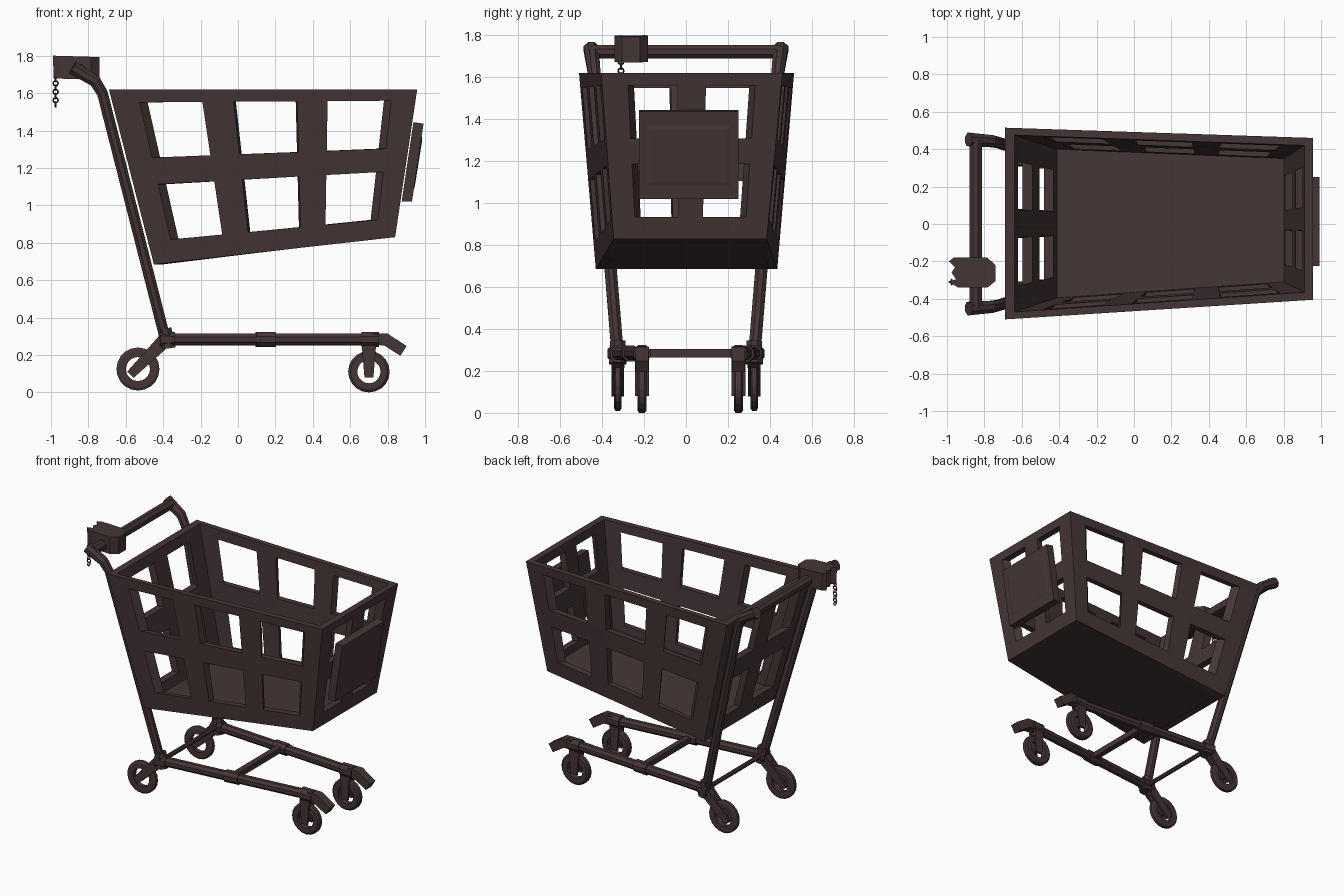
import bpy, bmesh, math
from mathutils import Vector as V

if "Cube" in bpy.data.objects:
    bpy.data.objects.remove(bpy.data.objects["Cube"])

mat = bpy.data.materials.new("dark brown metal")
mat.diffuse_color = (0.060, 0.036, 0.037, 1)
mat.use_nodes = True
mat.node_tree.nodes["Principled BSDF"].inputs["Base Color"].default_value = mat.diffuse_color


def finish(name, bm):
    bmesh.ops.remove_doubles(bm, verts=bm.verts, dist=1e-5)
    bmesh.ops.recalc_face_normals(bm, faces=bm.faces)
    me = bpy.data.meshes.new(name)
    bm.to_mesh(me)
    bm.free()
    me.materials.append(mat)
    ob = bpy.data.objects.new(name, me)
    bpy.context.collection.objects.link(ob)
    return ob


def tube(name, pts, radii, sides=8):
    """Sweep a flat-topped polygon along points; radii are apothems."""
    pts = [V(p) for p in pts]
    if not isinstance(radii, (list, tuple)):
        radii = [radii] * len(pts)
    bm, rings = bmesh.new(), []
    for i, p in enumerate(pts):
        t = V((0, 0, 0))
        if i > 0:
            t += (p - pts[i - 1]).normalized()
        if i < len(pts) - 1:
            t += (pts[i + 1] - p).normalized()
        t.normalize()
        ref = V((1, 0, 0)) if abs(t.y) > 0.9 else V((0, 1, 0))
        a = (ref - t * t.dot(ref)).normalized()
        b = t.cross(a)
        r = radii[i] / math.cos(math.pi / sides)
        ring = []
        for k in range(sides):
            w = 2 * math.pi * (k + 0.5) / sides
            ring.append(bm.verts.new(p + (a * math.cos(w) + b * math.sin(w)) * r))
        rings.append(ring)
    for r0, r1 in zip(rings, rings[1:]):
        for k in range(sides):
            j = (k + 1) % sides
            bm.faces.new((r0[k], r0[j], r1[j], r1[k]))
    bm.faces.new(rings[0])
    bm.faces.new(rings[-1])
    return finish(name, bm)


def prism(name, lower, upper):
    """Solid between two matching outlines."""
    bm = bmesh.new()
    lo = [bm.verts.new(p) for p in lower]
    up = [bm.verts.new(p) for p in upper]
    n = len(lo)
    for k in range(n):
        bm.faces.new((lo[k], lo[(k + 1) % n], up[(k + 1) % n], up[k]))
    bm.faces.new(lo)
    bm.faces.new(up)
    return finish(name, bm)


def ring(name, c, rows, n, axis="y"):
    """Revolve a closed (radius, offset) section about an axis through c."""
    bm, loops = bmesh.new(), []
    for k in range(n):
        w = 2 * math.pi * k / n
        co, si = math.cos(w), math.sin(w)
        loops.append([bm.verts.new(V(c) + (V((r * co, o, r * si)) if axis == "y"
                      else V((o, r * co, r * si)))) for r, o in rows])
    m = len(rows)
    for k in range(n):
        a, b = loops[k], loops[(k + 1) % n]
        for j in range(m):
            bm.faces.new((a[j], a[(j + 1) % m], b[(j + 1) % m], b[j]))
    return finish(name, bm)


# Basket: four tapered walls with window openings, mitred at the corners
bot = [V(p) for p in ((-.45, -.43, .685), (.84, -.345, .83), (.84, .385, .83), (-.45, .435, .685))]
top = [V(p) for p in ((-.69, -.51, 1.62), (.958, -.405, 1.62), (.958, .46, 1.62), (-.69, .515, 1.62))]
inset = [V((.052, .04, 0)), V((-.047, .04, 0)), V((-.047, -.04, 0)), V((.052, -.04, 0))]
ibot = [p + d for p, d in zip(bot, inset)]
itop = [p + d for p, d in zip(top, inset)]
V_CUTS = [0, .13, .45, .605, .925, 1]
SIDE = [0, .09, .297, .40, .61, .71, .92, 1]
END = [0, .145, .42, .58, .855, 1]
bm = bmesh.new()
for s in range(4):
    e = (s + 1) % 4
    us = SIDE if s == 0 else [1 - u for u in reversed(SIDE)] if s == 2 else END
    grids = []
    for b, t in ((bot, top), (ibot, itop)):
        grids.append([[bm.verts.new(b[s].lerp(b[e], u).lerp(t[s].lerp(t[e], u), v))
                       for v in V_CUTS] for u in us])
    nu, nv = len(us) - 1, len(V_CUTS) - 1

    def solid(i, j):
        return 0 <= j < nv and not (i % 2 == 1 and j % 2 == 1)

    o, n = grids
    for i in range(nu):
        for j in range(nv):
            if not solid(i, j):
                continue
            for g in grids:
                bm.faces.new((g[i][j], g[i + 1][j], g[i + 1][j + 1], g[i][j + 1]))
            for di, dj, p, q in ((-1, 0, (i, j), (i, j + 1)), (1, 0, (i + 1, j), (i + 1, j + 1)),
                                 (0, -1, (i, j), (i + 1, j)), (0, 1, (i, j + 1), (i + 1, j + 1))):
                if 0 <= i + di < nu and not solid(i + di, j + dj):
                    bm.faces.new((o[p[0]][p[1]], o[q[0]][q[1]], n[q[0]][q[1]], n[p[0]][p[1]]))
finish("basket_walls", bm)

# Basket floor slab
half = [p + d * 0.5 for p, d in zip(bot, inset)]
prism("basket_floor", half, [p + V((0, 0, .055)) for p in half])

# Sign plate on the front of the basket, with a slightly raised face
prism("sign_plate",
      [(.875, -.225, 1.02), (.875, .25, 1.02), (.938, .25, 1.445), (.938, -.225, 1.445)],
      [(.930, -.225, 1.02), (.930, .25, 1.02), (.992, .25, 1.437), (.992, -.225, 1.437)])
prism("sign_face",
      [(.938, -.19, 1.08), (.938, .215, 1.08), (.982, .215, 1.37), (.982, -.19, 1.37)],
      [(.945, -.17, 1.10), (.945, .195, 1.10), (.985, .195, 1.35), (.985, -.17, 1.35)])

# Handle bar
tube("handle_bar", [(-.847, -.45, 1.722), (-.847, .45, 1.722)], .033)

for side, s in (("right", -1), ("left", 1)):
    yf = -.21 if s < 0 else .25       # front wheel line
    yr = .325 * s                     # rear wheel line

    # Post that bends back into the handle
    tube(side + "_post", [(-.385, yr, .27), (-.725, .435 * s, 1.60), (-.765, .443 * s, 1.665),
                          (-.885, .452 * s, 1.737)], [.029, .029, .032, .036])

    # Lower rail with joints and a bumper tip
    def rail(x):
        return V((x, yr + (yf - yr) * (x + .385) / 1.085, .283))

    tube(side + "_rail", [rail(-.39), rail(.72)], .031)
    tube(side + "_rear_joint", [rail(-.42), rail(-.34)], [.046, .04])
    tube(side + "_rear_joint_cap", [(-.375, yr, .235), (-.392, yr, .342)], [.042, .036])
    tube(side + "_middle_collar", [rail(.095), rail(.20)], .039)
    tube(side + "_front_joint", [(.66, yf, .283), (.755, yf, .283)], .041)
    tube(side + "_bumper", [(.72, yf, .285), (.79, yf, .283), (.885, yf, .222)], [.031, .033, .031], 4)

    # Casters: a two-pronged fork, axle and open ring wheel
    for pos, y, hub, base, end, r, w in (
            ("rear", yr, (-.535, .125), (-.40, .27), (-.575, .095), .115, .018),
            ("front", yf, (.70, .111), (.70, .25), (.70, .08), .111, .022)):
        nm = side + "_" + pos
        ring(nm + "_wheel", (hub[0], y, hub[1]),
             [(r, -w * .6), (r, w * .6), (r - .012, w), (r * .56, w), (r * .56, -w), (r - .012, -w)], 20)
        d = V((end[0] - base[0], 0, end[1] - base[1]))
        nrm = V((d.z, 0, -d.x)).normalized()
        for k in (-1, 1):
            quad = [V((base[0], y, base[1])) + nrm * .038, V((end[0], y, end[1])) + nrm * .024,
                    V((end[0], y, end[1])) - nrm * .024, V((base[0], y, base[1])) - nrm * .038]
            prism(nm + "_fork", [p + V((0, k * (w - .004), 0)) for p in quad],
                  [p + V((0, k * (w + .011), 0)) for p in quad])
        tube(nm + "_axle", [(hub[0], y - w - .009, hub[1]), (hub[0], y + w + .009, hub[1])], .018)
        b = V((base[0], y, base[1]))
        tube(nm + "_fork_crown", [b, b + d * .2], .031, 4)

# Cross members of the base
tube("rear_crossbar", [(-.385, -.325, .283), (-.385, .325, .283)], .015)
tube("middle_crossbar", [(.147, -.27, .285), (.147, .29, .285)], .02, 4)

# Coin lock box with a notched end
outline = [(-.99, -.20), (-.965, -.18), (-.785, -.18), (-.74, -.22), (-.74, -.305), (-.785, -.34),
           (-.94, -.34), (-.99, -.31), (-.952, -.295), (-.975, -.26), (-.957, -.23)]
prism("lock_box", [(x * .98 - .015, y, 1.675 - .03 * (x + .87)) for x, y in outline],
      [(x, y, 1.797 - .03 * (x + .87)) for x, y in outline])

# Chain hanging from the lock box
for k in range(7):
    ring("chain_link", (-.975, -.31, 1.675 - k * .0225),
         [(.018, 0), (.014, .005), (.009, 0), (.014, -.005)], 8, "xy"[k % 2])
